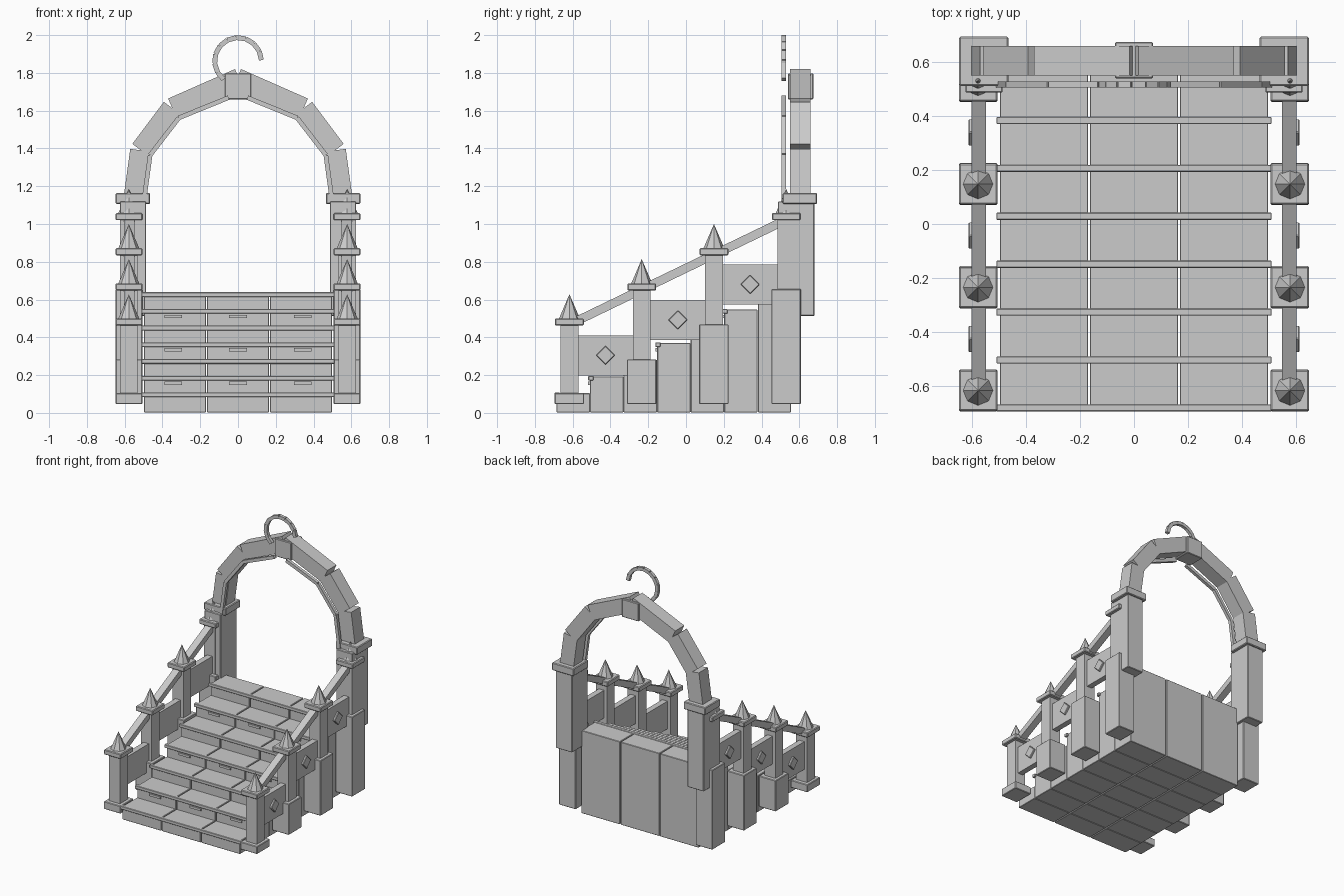
import bpy, math
from mathutils import Matrix

if "Cube" in bpy.data.objects:
    bpy.data.objects.remove(bpy.data.objects["Cube"])


def box(name, x0, x1, y0, y1, z0, z1, bevel=0.0):
    """Axis-aligned box given by its extents."""
    bpy.ops.mesh.primitive_cube_add(size=1, location=((x0+x1)/2, (y0+y1)/2, (z0+z1)/2))
    o = bpy.context.object
    o.name = name
    o.data.transform(Matrix.Diagonal((x1-x0, y1-y0, z1-z0, 1)))
    if bevel:
        m = o.modifiers.new("edge", 'BEVEL')
        m.width, m.segments = bevel, 1
    return o


def side_box(name, s, x0, x1, *rest, **kw):
    """Box mirrored to side s (-1 or 1)."""
    a, b = sorted((s*x0, s*x1))
    return box(name, a, b, *rest, **kw)


def bar_xz(name, p, q, thick, y0, y1):
    """Straight bar in the x-z plane from p to q."""
    dx, dz = q[0]-p[0], q[1]-p[1]
    length = math.hypot(dx, dz)
    o = box(name, -length/2, length/2, y0, y1, -thick/2, thick/2)
    o.location = ((p[0]+q[0])/2, (y0+y1)/2, (p[1]+q[1])/2)
    o.rotation_euler.y = -math.atan2(dz, dx)
    return o


# Seven stacked steps, each of three blocks with a long nosing strip
DEPTH, RISE = 0.1775, 0.0885
for i in range(7):
    y = -0.685 + i*DEPTH
    top = 0.107 + i*RISE
    for c in (-1, 0, 1):
        box("step_block", c/3-0.1635, c/3+0.1635, y, y+DEPTH-0.001, 0.003, top-0.003, 0.003)
        if i % 2 == 1:
            box("riser_peg", c*0.343-0.047, c*0.343+0.047, y-0.01, y+0.01, top-0.048, top-0.03)
    box("step_nosing", -0.51, 0.51, y-0.01, y+0.017, top-0.024, top+0.001, 0.003)

POST_Y = [-0.617 + k*0.3825 for k in range(4)]
PIER_TOP = [0.105, 0.283, 0.468, 0.655]
CX = 0.578

for s in (-1, 1):
    # Railing posts with pier, cap and pointed finial
    for k, y in enumerate(POST_Y):
        cap = 0.5 + k*0.186
        side_box("pier", s, 0.506, 0.648, y-0.078, y+0.078, 0.047, PIER_TOP[k], bevel=0.004)
        side_box("rail_post", s, CX-0.046, CX+0.046, y-0.047, y+0.047, PIER_TOP[k]-0.01, cap-0.03)
        side_box("post_cap", s, 0.506, 0.648, y-0.076, y+0.076, cap-0.038, cap, bevel=0.005)
        bpy.ops.mesh.primitive_cone_add(vertices=8, radius1=0.056, radius2=0, depth=0.13,
                                        location=(s*CX, y, cap+0.063))
        bpy.context.object.name = "finial"

    # Sloping hand rail
    ya, yb, za, zb = -0.617, 0.53, 0.468, 1.022
    length = math.hypot(yb-ya, zb-za)
    rail = box("hand_rail", -0.027, 0.027, -length/2, length/2, -0.023, 0.023)
    rail.location = (s*0.576, (ya+yb)/2, (za+zb)/2)
    rail.rotation_euler.x = math.atan2(zb-za, yb-ya)

    # Side panels with diamond studs on the outside
    for k in range(3):
        z = 0.305 + k*0.1875
        y = (POST_Y[k] + POST_Y[k+1])/2
        side_box("side_panel", s, CX-0.022, CX+0.022, y-0.15, y+0.15, z-0.106, z+0.106)
        d = side_box("diamond_stud", s, 0.59, 0.614, y-0.036, y+0.036, z-0.036, z+0.036, bevel=0.004)
        d.rotation_euler.x = math.pi/4

    # Arch pillar and capital
    side_box("arch_pillar", s, 0.487, 0.625, 0.487, 0.68, 0.513, 1.12, bevel=0.004)
    side_box("arch_capital", s, 0.465, 0.648, 0.512, 0.694, 1.106, 1.164, bevel=0.005)

    # Arch stones, butt-jointed with open notches
    pts = [(0.551, 1.12), (0.514, 1.39), (0.347, 1.612), (-0.007, 1.768)]
    for p, q in zip(pts, pts[1:]):
        bar_xz("arch_stone", (s*p[0], p[1]), (s*q[0], q[1]), 0.114, 0.55, 0.659)

    # Thin trim in front of the arch
    pts = [(0.5, 1.11), (0.465, 1.365), (0.313, 1.562), (0.05, 1.669)]
    for p, q in zip(pts, pts[1:]):
        bar_xz("arch_trim", (s*p[0], p[1]), (s*q[0], q[1]), 0.024, 0.505, 0.529)

# Keystone
box("keystone", -0.07, 0.07, 0.54, 0.674, 1.66, 1.797, 0.004)

# Hook on top of the arch, from straight segments
N, R, Z = 10, 0.124, 1.863
ring = [(R*math.cos(a), Z+R*math.sin(a)) for a in
        (math.radians(2 + 230*j/N) for j in range(N+1))]
for p, q in zip(ring, ring[1:]):
    bar_xz("hook_segment", p, q, 0.026, 0.505, 0.529)
